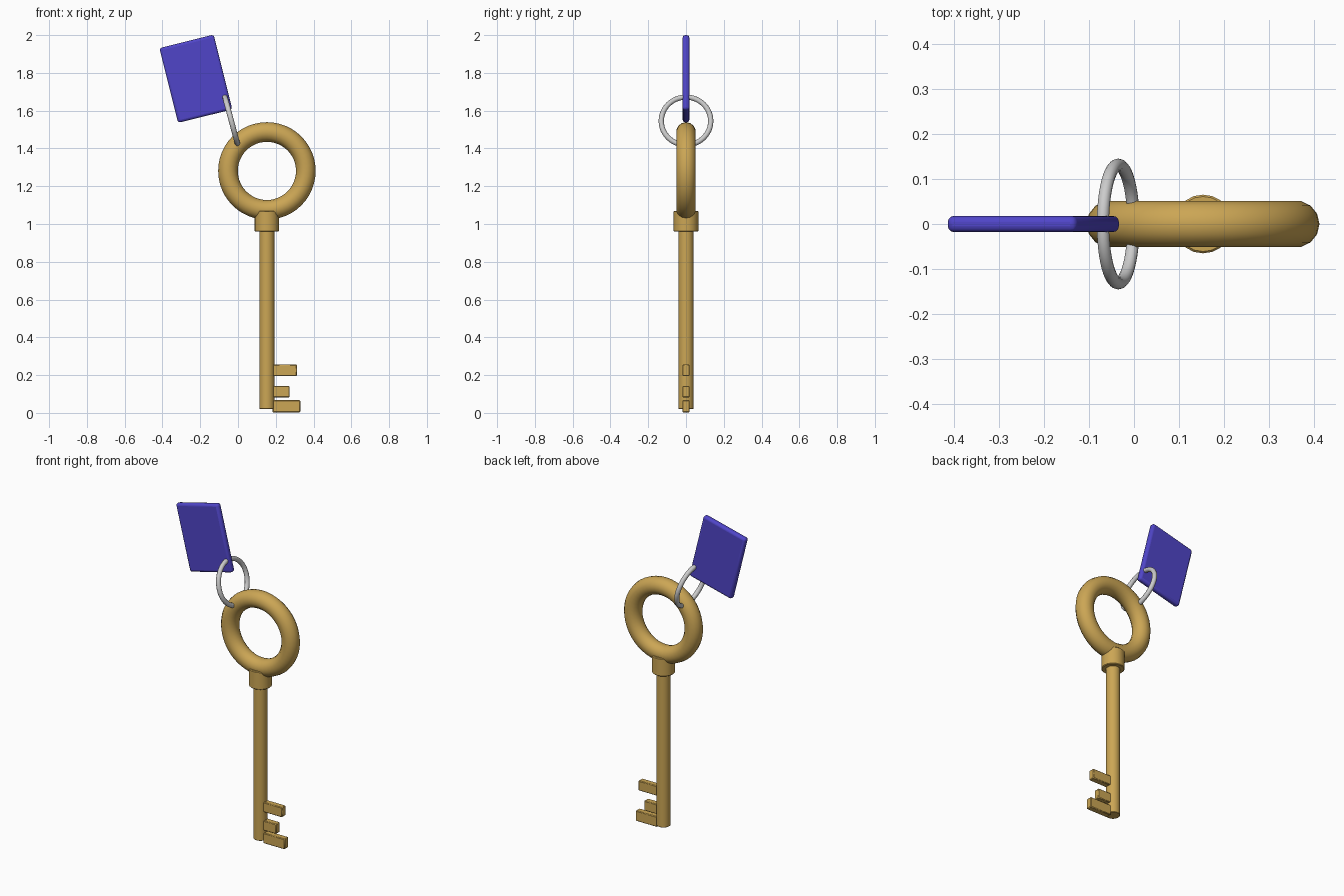
import bpy
from math import radians

if "Cube" in bpy.data.objects:
    bpy.data.objects.remove(bpy.data.objects["Cube"])


def material(name, color):
    m = bpy.data.materials.new(name)
    m.diffuse_color = color
    m.use_nodes = True
    m.node_tree.nodes["Principled BSDF"].inputs["Base Color"].default_value = m.diffuse_color
    return m


brass = material("brass", (0.60, 0.38, 0.09, 1))
blue = material("blue", (0.08, 0.06, 0.58, 1))
BOW_X = 0.153


def finish(name, mat=None, bevel=0, segments=1):
    ob = bpy.context.object
    ob.name = name
    if mat:
        ob.data.materials.append(mat)
    if bevel:
        bpy.ops.object.transform_apply(location=False, rotation=False, scale=True)
        mod = ob.modifiers.new("bevel", 'BEVEL')
        mod.width = bevel
        mod.segments = segments
    bpy.ops.object.shade_smooth_by_angle(angle=radians(40))
    return ob


def cylinder(name, radius, z0, z1, bevel):
    bpy.ops.mesh.primitive_cylinder_add(vertices=20, radius=radius, depth=z1 - z0,
                                        location=(BOW_X, 0, (z0 + z1) / 2))
    finish(name, brass, bevel)


def box(name, mat, loc, size, bevel, segments=1, tilt=0):
    bpy.ops.mesh.primitive_cube_add(size=1, location=loc, rotation=(0, tilt, 0))
    bpy.context.object.scale = size
    finish(name, mat, bevel, segments)


# Round handle
bpy.ops.mesh.primitive_torus_add(location=(BOW_X, 0, 1.281), rotation=(radians(90), 0, 0),
                                 major_radius=0.206, minor_radius=0.052,
                                 major_segments=48, minor_segments=14)
finish("key_bow", brass)

# Shaft and collar
cylinder("key_shaft", 0.04, 0.02, 1.04, 0.002)
cylinder("key_collar", 0.065, 0.96, 1.07, 0.004)

# Teeth: bottom, top, outer x
for i, (z0, z1, x1) in enumerate([(0.003, 0.067, 0.33), (0.082, 0.143, 0.273), (0.195, 0.256, 0.312)]):
    x0 = 0.183
    box(f"key_tooth_{i + 1}", brass, ((x0 + x1) / 2, 0, (z0 + z1) / 2),
        (x1 - x0, 0.038, z1 - z0), 0.004)

# Split ring joining key and tag
bpy.ops.mesh.primitive_torus_add(location=(-0.035, 0, 1.545), rotation=(0, radians(75), 0),
                                 major_radius=0.131, minor_radius=0.014,
                                 major_segments=48, minor_segments=12)
finish("link_ring")

# Tag
box("key_tag", blue, (-0.223, 0, 1.769), (0.296, 0.036, 0.408), 0.014, 3, radians(-14))
